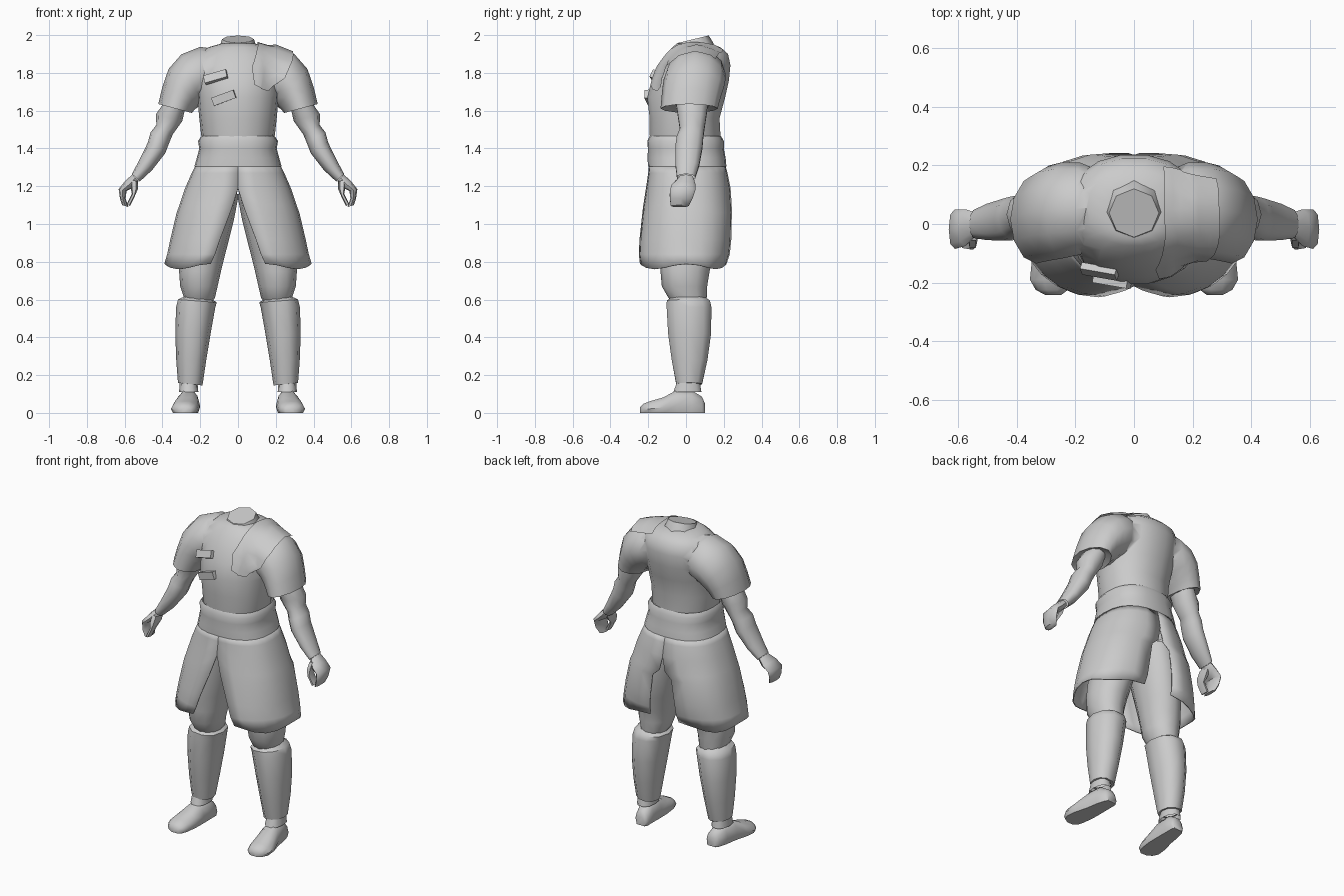
import bpy, bmesh, math
from mathutils import Vector

cloth = bpy.data.materials.new("plain_grey")
cloth.diffuse_color = (0.6, 0.6, 0.6, 1)


def smooth(ob, angle):
    bpy.ops.object.select_all(action='DESELECT')
    ob.select_set(True)
    bpy.context.view_layer.objects.active = ob
    bpy.ops.object.shade_smooth_by_angle(angle=math.radians(angle))


def finish(name, bm, angle=50):
    bmesh.ops.recalc_face_normals(bm, faces=bm.faces[:])
    me = bpy.data.meshes.new(name)
    bm.to_mesh(me)
    bm.free()
    me.materials.append(cloth)
    ob = bpy.data.objects.new(name, me)
    bpy.context.collection.objects.link(ob)
    smooth(ob, angle)
    return ob


def spow(v, e):
    return math.copysign(abs(v) ** e, v)


def bridge(bm, rings, closed=True):
    n = len(rings[0])
    for a, b in zip(rings, rings[1:]):
        for i in range(n if closed else n - 1):
            j = (i + 1) % n
            bm.faces.new((a[i], a[j], b[j], b[i]))


def tube(name, rows, n=12, e=0.85, s=1, tilt=0, angle=50, caps=(False, False)):
    """Loft of rings: outer x, outer z, inner x, inner z, y front, y back."""
    bm = bmesh.new()
    rings = []
    for x1, z1, x2, z2, yf, yb in rows:
        ring = []
        for k in range(n):
            a = 2 * math.pi * k / n
            u, v = spow(math.cos(a), e), spow(math.sin(a), e)
            x = (x1 + x2) / 2 + (x1 - x2) / 2 * u
            z = (z1 + z2) / 2 + (z1 - z2) / 2 * u
            y = (yf + yb) / 2 + (yb - yf) / 2 * v
            ring.append(bm.verts.new((s * x, y, z + tilt * v)))
        rings.append(ring)
    bridge(bm, rings)
    for cap, ring in zip(caps, (rings[0], rings[-1])):
        if cap:
            bm.faces.new(ring)
    return finish(name, bm, angle)


def level(z, w, yf, yb):
    return (w, z, -w, z, yf, yb)


# Tunic body, belt and neck
tunic = tube("tunic", [level(1.44, .19, -.19, .18), level(1.47, .195, -.195, .185),
     level(1.56, .205, -.195, .18), level(1.67, .215, -.208, .21), level(1.76, .225, -.185, .23),
     level(1.84, .23, -.15, .238), level(1.90, .21, -.108, .225), level(1.935, .16, -.075, .185),
     level(1.955, .09, -.05, .13)], n=18, e=.92, caps=(True, True))
tube("belt", [level(1.305, .231, -.202, .214), level(1.35, .218, -.203, .21),
     level(1.40, .205, -.202, .20), level(1.44, .212, -.205, .20), level(1.465, .194, -.193, .186)],
     n=24, e=.82)
tube("neck", [level(1.925, .105, -.06, .15), level(1.95, .094, -.055, .138), level(1.978, .085, -.045, .12)],
     n=8, e=1, tilt=.02, angle=60, caps=(False, True))

for s, side in ((1, "left"), (-1, "right")):
    # Sleeve with a folded-in hem, merged into the tunic
    sleeve = tube(side + "_sleeve", [(.08, 1.92, .10, 1.68, -.06, .17), (.20, 1.938, .17, 1.65, -.105, .21),
         (.30, 1.898, .195, 1.635, -.118, .21), (.368, 1.82, .21, 1.62, -.125, .2),
         (.402, 1.72, .225, 1.61, -.13, .182), (.422, 1.635, .245, 1.588, -.135, .168),
         (.395, 1.645, .275, 1.61, -.09, .13)], s=s, e=1.05, caps=(True, True))
    mod = tunic.modifiers.new("merge", 'BOOLEAN')
    mod.operation = 'UNION'
    mod.solver = 'EXACT'
    mod.object = sleeve
    bpy.context.view_layer.objects.active = tunic
    bpy.ops.object.modifier_apply(modifier=mod.name)
    bpy.data.objects.remove(sleeve)

    # Upper arm, forearm and wrist
    tube(side + "_arm", [(.39, 1.645, .28, 1.61, -.055, .12), (.435, 1.58, .295, 1.545, -.045, .11),
         (.432, 1.525, .345, 1.475, -.035, .10), (.463, 1.485, .362, 1.435, -.052, .095),
         (.478, 1.43, .385, 1.375, -.06, .09), (.527, 1.33, .455, 1.285, -.058, .072),
         (.562, 1.265, .52, 1.225, -.05, .05)], n=10, s=s, e=.95, angle=65)
    # Hand: palm, with curled fingers and a thumb
    tube(side + "_palm", [(.56, 1.262, .525, 1.228, -.04, .04), (.60, 1.225, .55, 1.195, -.075, .05),
         (.632, 1.185, .59, 1.175, -.085, .05), (.625, 1.135, .595, 1.135, -.085, .035),
         (.613, 1.10, .58, 1.09, -.08, .015)], n=8, s=s, caps=(False, True))
    tube(side + "_thumb", [(.57, 1.235, .53, 1.225, -.06, .03), (.57, 1.20, .53, 1.185, -.085, .01),
         (.562, 1.16, .545, 1.15, -.09, -.03), (.59, 1.105, .572, 1.095, -.085, -.03)],
         n=6, s=s, caps=(False, True))

    # Skirt panel, split at front and back: z, half width, y front, y back, front gap, back gap
    bm = bmesh.new()
    rings = []
    for z, w, yf, yb, gf, gb in [(1.31, .225, -.196, .209, 0, 0), (1.27, .245, -.20, .22, 0, 0),
                                 (1.19, .28, -.212, .236, 0, 0), (1.10, .31, -.226, .242, .028, .02),
                                 (1.06, .325, -.231, .243, .042, .065), (.92, .358, -.246, .24, .095, .085),
                                 (.84, .375, -.25, .232, .122, .092), (.775, .39, -.244, .215, .145, .10)]:
        ring = []
        for k in range(13):
            a = -math.pi / 2 + math.pi * k / 12
            e = .82 if a > 0 or z > 1.26 else .82 + .2 * (1.27 - z) / .5
            c, v = abs(math.cos(a)) ** e, spow(math.sin(a), e)
            g = gf if v < 0 else gb
            hem = .014 * math.cos(4 * a) if z < .8 else 0
            ring.append(bm.verts.new((s * (g + (w - g) * c), (yb if v > 0 else -yf) * v, z + hem)))
        rings.append(ring)
    bridge(bm, rings, closed=False)
    mod = finish(side + "_skirt_panel", bm).modifiers.new("thickness", 'SOLIDIFY')
    mod.thickness = .008
    mod.offset = -1

    # Trouser leg
    tube(side + "_trouser_leg", [(.23, 1.16, -.005, 1.16, -.16, .17),
         (.26, 1.02, .022, 1.02, -.16, .175), (.30, .85, .065, .85, -.145, .15),
         (.312, .75, .09, .75, -.135, .125), (.306, .67, .108, .67, -.128, .112),
         (.288, .615, .122, .61, -.095, .11), (.285, .59, .135, .59, -.08, .105)], s=s, e=.95)
    # Lower leg wrap
    tube(side + "_shin_wrap", [(.28, .618, .14, .602, -.08, .105), (.318, .60, .112, .585, -.107, .132),
         (.328, .56, .12, .56, -.108, .14), (.332, .42, .145, .42, -.10, .138),
         (.327, .28, .168, .28, -.08, .118), (.318, .16, .188, .145, -.055, .088),
         (.30, .155, .205, .15, -.04, .07)], s=s, e=.9, n=10)
    # Ankle and shoe, toes turned slightly outward
    tube(side + "_ankle", [(.308, .165, .215, .165, -.05, .075), (.312, .11, .21, .11, -.07, .085)], n=10, s=s)
    bm = bmesh.new()
    rings = []
    for y, cx, w, h in [(.10, .248, .032, .05), (.085, .25, .045, .085), (.03, .258, .054, .12),
                        (-.05, .264, .062, .12), (-.12, .275, .073, .082), (-.19, .283, .072, .062),
                        (-.225, .28, .055, .048), (-.243, .275, .025, .03)]:
        rings.append([bm.verts.new((s * (cx + w * u), y, h * v)) for u, v in
                      [(-.85, 0), (-1, .35), (-.8, .75), (-.35, 1), (.35, 1), (.8, .75), (1, .35), (.85, 0)]])
    bridge(bm, rings)
    bm.faces.new(rings[0])
    bm.faces.new(rings[-1])
    finish(side + "_shoe", bm)

# Open the tunic underneath the belt
bm = bmesh.new()
bm.from_mesh(tunic.data)
bmesh.ops.delete(bm, geom=[f for f in bm.faces if f.calc_center_median().z < 1.445], context='FACES')
bm.to_mesh(tunic.data)
bm.free()
smooth(tunic, 70)

# Overlapping cloth layer hugging one shoulder
rows = [[(.10, .20, 1.93), (.11, .05, 1.99), (.11, -.10, 1.95), (.08, -.18, 1.84), (.09, -.20, 1.74)],
        [(.20, .20, 1.93), (.20, .05, 1.99), (.20, -.12, 1.93), (.17, -.18, 1.82), (.14, -.20, 1.72)],
        [(.29, .18, 1.90), (.30, .05, 1.94), (.29, -.09, 1.88), (.25, -.14, 1.78), (.19, -.19, 1.71)]]
bm = bmesh.new()
bridge(bm, [[bm.verts.new(p) for p in r] for r in rows], closed=False)
bmesh.ops.subdivide_edges(bm, edges=bm.edges[:], cuts=2, use_grid_fill=True)
ob = finish("shoulder_flap", bm, 70)
mod = ob.modifiers.new("hug", 'SHRINKWRAP')
mod.target = tunic
mod.wrap_mode = 'ABOVE_SURFACE'
mod.offset = .012

# Two chest fastening straps
for i, (x, y, z, roll, lean) in enumerate([(-.118, -.162, 1.778, 16, -25), (-.075, -.198, 1.668, 20, 2)]):
    bm = bmesh.new()
    bmesh.ops.create_cube(bm, size=1)
    bmesh.ops.scale(bm, vec=Vector((.125, .025, .045)), verts=bm.verts)
    ob = finish("chest_strap_%d" % (i + 1), bm, 30)
    ob.location = (x, y, z)
    ob.rotation_euler = (math.radians(lean), -math.radians(roll), math.radians(-10))
